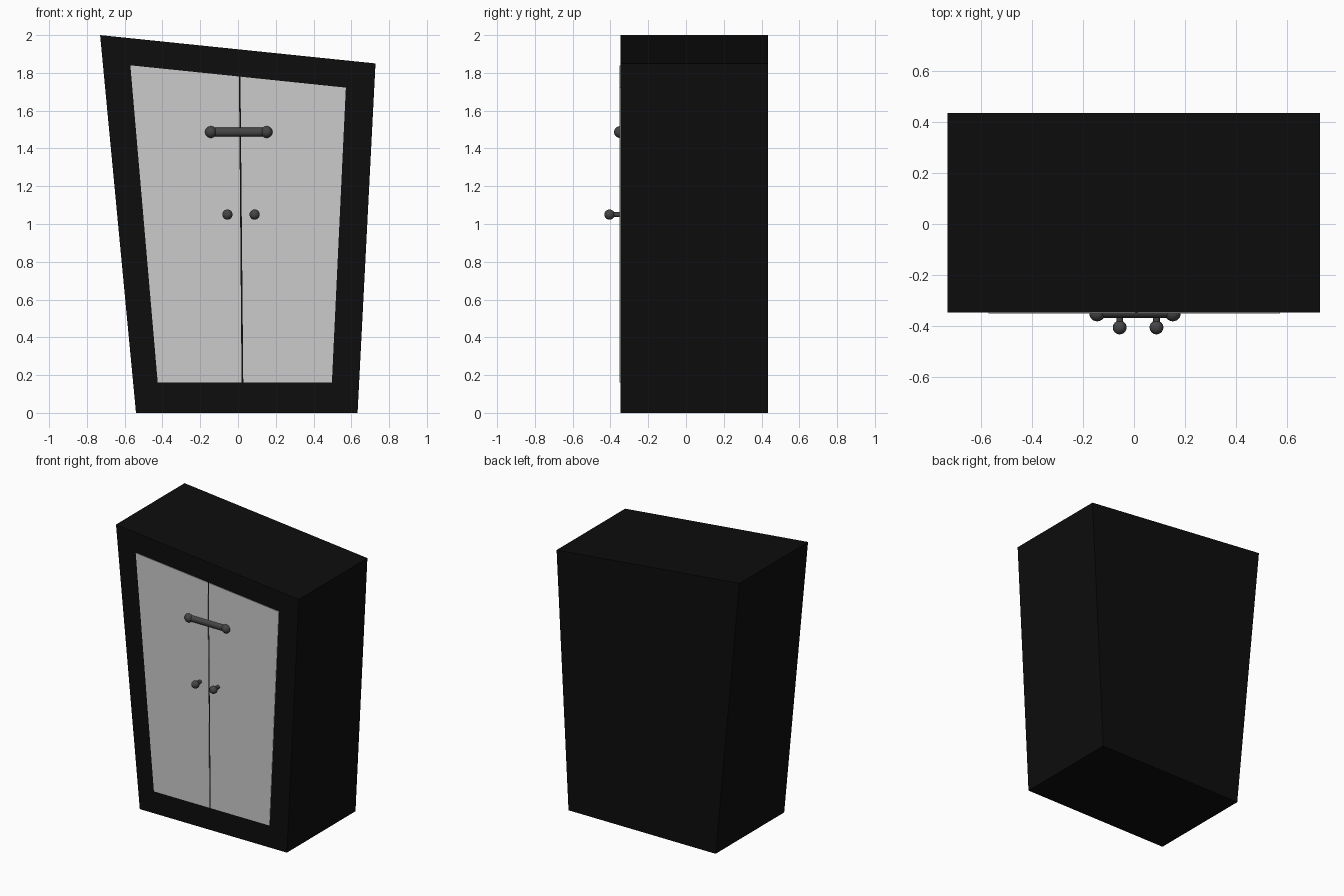
import bpy, bmesh, math

if "Cube" in bpy.data.objects:
    bpy.data.objects.remove(bpy.data.objects["Cube"])


def material(name, v):
    m = bpy.data.materials.new(name)
    m.diffuse_color = (v, v, v, 1)
    m.use_nodes = True
    m.node_tree.nodes["Principled BSDF"].inputs["Base Color"].default_value = m.diffuse_color
    return m


BLACK = material("black_paint", 0.004)
METAL = material("dark_metal", 0.06)


def prism(name, pts, y0, y1, mat=None):
    """Extrude an (x, z) outline from y0 to y1."""
    bm = bmesh.new()
    face = bm.faces.new([bm.verts.new((x, y0, z)) for x, z in pts])
    ext = bmesh.ops.extrude_face_region(bm, geom=[face])
    moved = [v for v in ext["geom"] if isinstance(v, bmesh.types.BMVert)]
    bmesh.ops.translate(bm, verts=moved, vec=(0, y1 - y0, 0))
    bmesh.ops.recalc_face_normals(bm, faces=bm.faces)
    me = bpy.data.meshes.new(name)
    bm.to_mesh(me)
    bm.free()
    ob = bpy.data.objects.new(name, me)
    bpy.context.collection.objects.link(ob)
    if mat:
        me.materials.append(mat)
    return ob


def finish(name):
    ob = bpy.context.object
    ob.name = name
    ob.data.materials.append(METAL)
    bpy.ops.object.shade_smooth_by_angle()


def ball(name, loc, r):
    bpy.ops.mesh.primitive_uv_sphere_add(segments=24, ring_count=16, radius=r, location=loc)
    finish(name)


def rod(name, loc, r, length, rot):
    bpy.ops.mesh.primitive_cylinder_add(vertices=24, radius=r, depth=length, location=loc, rotation=rot)
    finish(name)


FRONT = -0.347

# Crooked cabinet body
prism("cabinet_body", [(-0.54, 0), (0.633, 0), (0.728, 1.85), (-0.73, 2.0)], FRONT, 0.434, BLACK)

# Two doors, standing slightly proud, with a leaning gap between them
prism("left_door", [(-0.425, 0.16), (0.019, 0.16), (0.005, 1.781), (-0.57, 1.84)], FRONT - 0.004, FRONT + 0.02)
prism("right_door", [(0.028, 0.16), (0.497, 0.16), (0.571, 1.722), (0.013, 1.780)], FRONT - 0.004, FRONT + 0.02)

# Round knobs on short stems
for side, x in (("left", -0.056), ("right", 0.088)):
    ball(side + "_knob", (x, -0.405, 1.05), 0.027)
    rod(side + "_knob_stem", (x, -0.367, 1.05), 0.013, 0.06, (math.pi / 2, 0, 0))

# Horizontal latch bar with ball ends
rod("latch_bar", (0.003, -0.342, 1.487), 0.025, 0.296, (0, math.pi / 2, 0))
for side, x in (("left", -0.144), ("right", 0.152)):
    ball(side + "_latch_end", (x, -0.35, 1.487), 0.031)
